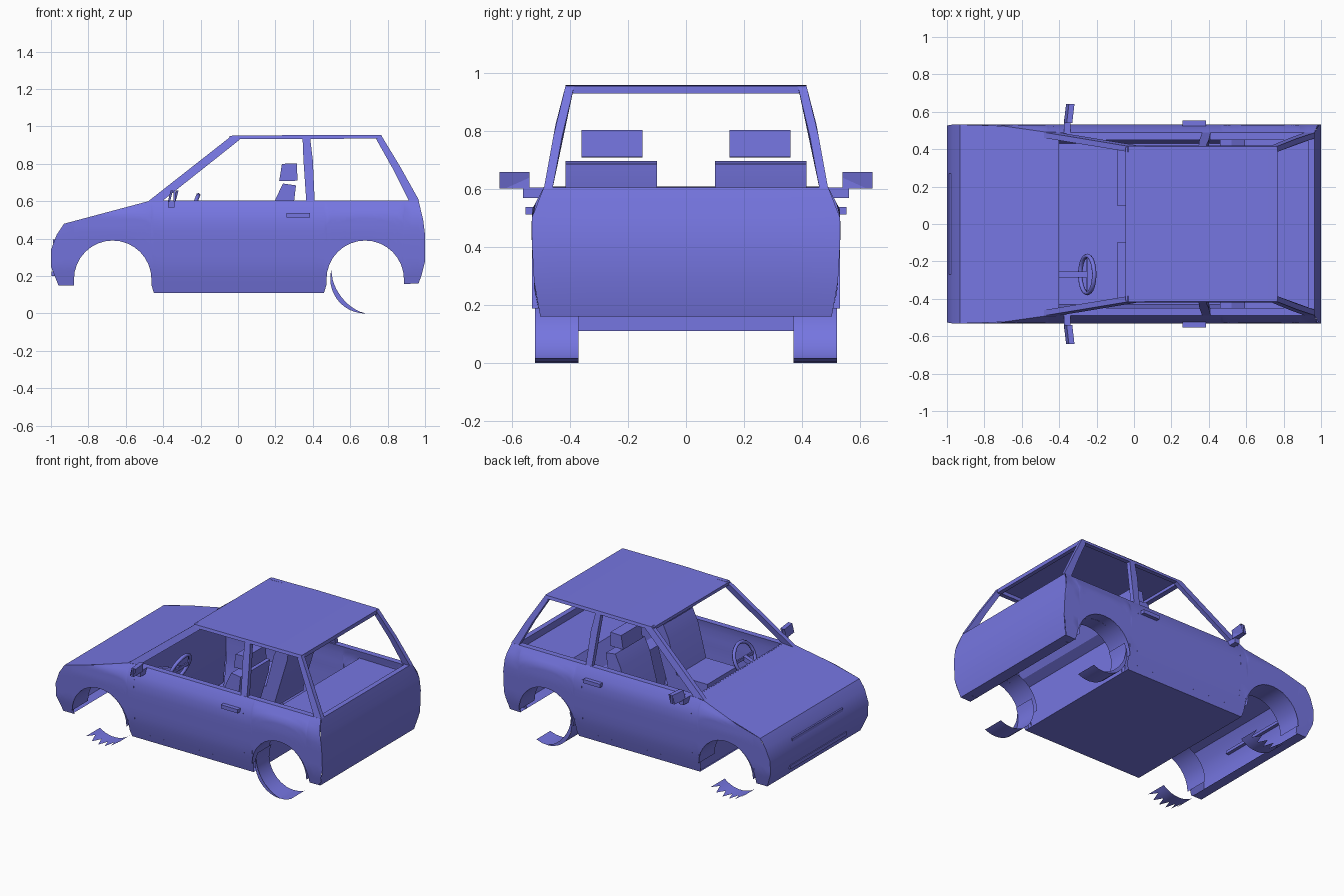
import bpy, math

if "Cube" in bpy.data.objects:
    bpy.data.objects.remove(bpy.data.objects["Cube"])

paint = bpy.data.materials.new("periwinkle_blue")
paint.diffuse_color = (0.18, 0.18, 0.75, 1)
paint.use_nodes = True
paint.node_tree.nodes["Principled BSDF"].inputs["Base Color"].default_value = paint.diffuse_color


def mesh(name, verts, faces, mirror=False):
    verts, faces = list(verts), list(faces)
    if mirror:
        n = len(verts)
        verts += [(x, -y, z) for x, y, z in verts]
        faces += [tuple(n + i for i in reversed(f)) for f in faces]
    me = bpy.data.meshes.new(name)
    me.from_pydata(verts, [], faces)
    me.materials.append(paint)
    me.shade_smooth()
    me.set_sharp_from_angle(angle=math.radians(30))
    ob = bpy.data.objects.new(name, me)
    bpy.context.collection.objects.link(ob)
    return ob


def grid(name, rows, mirror=False):
    m = len(rows[0])
    faces = [(i * m + j, (i + 1) * m + j, (i + 1) * m + j + 1, i * m + j + 1)
             for i in range(len(rows) - 1) for j in range(m - 1)]
    return mesh(name, [p for r in rows for p in r], faces, mirror)


def prism(name, pts, outer, inner, mirror=True):
    """Side profile (x, z) extruded between two y positions, which may depend on z."""
    n = len(pts)
    v = [(x, outer(z), z) for x, z in pts] + [(x, inner(z), z) for x, z in pts]
    f = [tuple(range(n)), tuple(range(2 * n - 1, n - 1, -1))]
    f += [((i + 1) % n, i, n + i, n + (i + 1) % n) for i in range(n)]
    return mesh(name, v, f, mirror)


def box(name, x0, x1, y0, y1, z0, z1, mirror=False):
    return prism(name, [(x0, z0), (x1, z0), (x1, z1), (x0, z1)],
                 lambda z: y0, lambda z: y1, mirror)


def lerp(table, t):
    if t <= table[0][0]:
        return table[0][1]
    for (a, p), (b, q) in zip(table, table[1:]):
        if t <= b:
            return p + (q - p) * (t - a) / (b - a)
    return table[-1][1]


WIDTH = [(.11, .49), (.15, .50), (.25, .522), (.45, .533), (.53, .53), (.605, .49)]
TOP = [(-1, .34), (-.97, .42), (-.93, .48), (-.48, .60), (-.41, .605),
       (.965, .605), (.99, .5), (1, .42)]
BOTTOM = [(-1, .25), (-.96, .15), (-.455, .15), (-.45, .11), (.46, .11),
          (.468, .15), (.97, .16), (1, .28)]
WHEELS = (-.67, .68)
ARCH = .207


def width(z):
    return lerp(WIDTH, z)


def glass(z):
    return lerp([(.6, .49), (.82, .45), (.955, .415)], z)


def bottom(x):
    for c in WHEELS:
        if abs(x - c) <= ARCH + 1e-6:
            return .183 + math.sqrt(max(0, ARCH ** 2 - (x - c) ** 2))
    return lerp(BOTTOM, x)


# Body sides with wheel arches cut out, and the inner trim skins
xs = [-1, -.985, -.97, -.96, -.93, -.45, -.41, -.2, 0, .2, .41, .46, .93, .965, .98, .99, 1]
for c in WHEELS:
    xs += [c + ARCH * math.cos(math.pi * k / 16) for k in range(17)]
    xs += [c - ARCH - .001, c + ARCH + .001]
xs.sort()


def inset(z):
    return lerp([(.11, .06), (.5, .075), (.605, .04)], z)


def skin(name, columns, gap):
    rows = []
    for x in columns:
        lo, hi = bottom(x), lerp(TOP, x)
        zs = [lo + (hi - lo) * k / 9 for k in range(10)]
        rows.append([(x, width(z) - gap(z), z) for z in zs])
    grid(name, rows, True)


skin("body_side", xs, lambda z: 0)
skin("inner_trim", [x for x in xs if -.42 < x < .95], inset)
grid("window_sill", [[(x, .45, .605), (x, .49, .605)] for x in (-.41, .3, .965)], True)

# Door jambs along the shut lines
JAMB = [.155 + .05 * k for k in range(10)]
for label, x in (("front", -.41), ("rear", .41)):
    grid(label + "_door_jamb", [[(x, width(z) - inset(z), z), (x, width(z), z)] for z in JAMB], True)
grid("door_bottom", [[(x, .44, .155), (x, .501, .155)] for x in (-.41, 0, .41)], True)


# Panels that run across the car: nose with bonnet, and tailgate
def across(name, profile, w=width, n=6):
    return grid(name, [[(x, w(z) * (2 * k / n - 1), z) for k in range(n + 1)]
                       for x, z in profile])


across("nose_and_bonnet", [(-.89, .15), (-.96, .15), (-1, .25), (-1, .34), (-.97, .42),
                           (-.93, .48), (-.7, .541), (-.48, .60), (-.40, .607)])
across("tailgate", [(.93, .605), (.965, .605), (.99, .5), (1, .42), (1, .28), (.97, .16), (.89, .16)])
across("tailgate_inner", [(.93, .605), (.94, .55)], lambda z: .47)
across("firewall", [(-.41, .607), (-.41, .4), (-.44, .11)], lambda z: .47)
across("floor", [(-.45, .11), (0, .11), (.46, .11)], lambda z: .49)
across("rear_bench_and_shelf", [(.46, .11), (.46, .40), (.52, .43), (.59, .555), (.95, .55)], lambda z: .46)
box("bumper_slot", -.996, -.98, -.3, .3, .2, .225)
box("grille_slot", -.99, -.965, -.27, .27, .375, .395)
box("tailgate_latch", .99, 1.0, -.23, -.12, .3, .36)

# Roof and window frame
grid("roof", [[(x, y, z) for y in (-.415, -.2, 0, .2, .415)]
              for x, z in ((-.04, .95), (.3, .957), (.765, .955))])


def frame(name, pts):
    prism(name, pts, glass, lambda z: glass(z) - .03)


frame("front_pillar", [(-.48, .6), (-.40, .605), (.01, .93), (-.03, .953)])
frame("middle_pillar", [(.365, .6), (.41, .6), (.40, .82), (.385, .945), (.345, .945), (.35, .82)])
frame("rear_pillar", [(.915, .6), (.968, .605), (.87, .78), (.765, .954), (.74, .93), (.83, .77)])
frame("roof_rail", [(-.03, .932), (.75, .935), (.765, .955), (-.03, .952)])
box("roof_front_rail", -.045, -.01, -.41, .41, .93, .95)
box("roof_rear_rail", .74, .768, -.41, .41, .928, .954)


# Mirrors and door handles
grid("mirror_housing", [[(x0, y, z) for x0, z in ((-.375 + s, .60), (-.36 + s, .657), (-.33 + s, .657),
                                                  (-.345 + s, .60), (-.375 + s, .60))]
                        for s, y in ((0, .54), (.012, .642))], True)
box("mirror_glass", -.345, -.335, .54, .642, .60, .657, True)
box("mirror_arm", -.375, -.34, .49, .562, .568, .605, True)
box("door_handle", .26, .385, .525, .553, .512, .537, True)

# Front seats
box("seat_cushion", -.09, .2, .10, .415, .25, .38, True)
prism("seat_back", [(.11, .27), (.2, .27), (.30, .6), (.31, .685), (.24, .695), (.20, .61)],
      lambda z: .415, lambda z: .10)
prism("headrest", [(.22, .708), (.235, .80), (.315, .803), (.318, .71)],
      lambda z: .36, lambda z: .15)

# Steering wheel and column
bpy.ops.mesh.primitive_torus_add(location=(-.25, -.27, .54), rotation=(0, math.radians(-68), 0),
                                 major_radius=.1, minor_radius=.012,
                                 major_segments=20, minor_segments=6)
wheel = bpy.context.object
wheel.name = "steering_wheel"
wheel.data.materials.append(paint)
wheel.data.shade_smooth()
prism("steering_column", [(-.41, .46), (-.25, .525), (-.25, .555), (-.41, .50)],
      lambda z: -.285, lambda z: -.255, False)
box("steering_spoke", -.255, -.245, -.365, -.175, .53, .55)


# Wheel arch liners and the torn tyre bands
def arc(c, r, a0, a1, ys, n=16, jag=0):
    rows = []
    for k in range(n + 1):
        a = math.radians(a0 + (a1 - a0) * k / n)
        rows.append([(c + r * math.cos(a), y - (jag * (k % 2) if y == ys[-1] else 0),
                      .187 + r * math.sin(a)) for y in ys])
    return rows


for label, c, a0, a1, jag in (("front", WHEELS[0], 235, 310, .07), ("rear", WHEELS[1], 155, 295, 0)):
    grid(label + "_arch_liner", arc(c, ARCH - .003, 0, 180, (.36, .53)), True)
    grid(label + "_tyre_tread", arc(c, .187, a0, a1, (.37, .52), 10, jag), True)

# Torn crescent of rear tyre sidewall
rows = []
for k in range(13):
    t = k / 12
    a = math.radians(165 + 105 * t)
    rows.append([(WHEELS[1] + r * math.cos(a), .52, .187 + r * math.sin(a))
                 for r in (.187, .186 - .025 * math.sin(math.pi * t))])
grid("rear_tyre_sidewall", rows, True)
